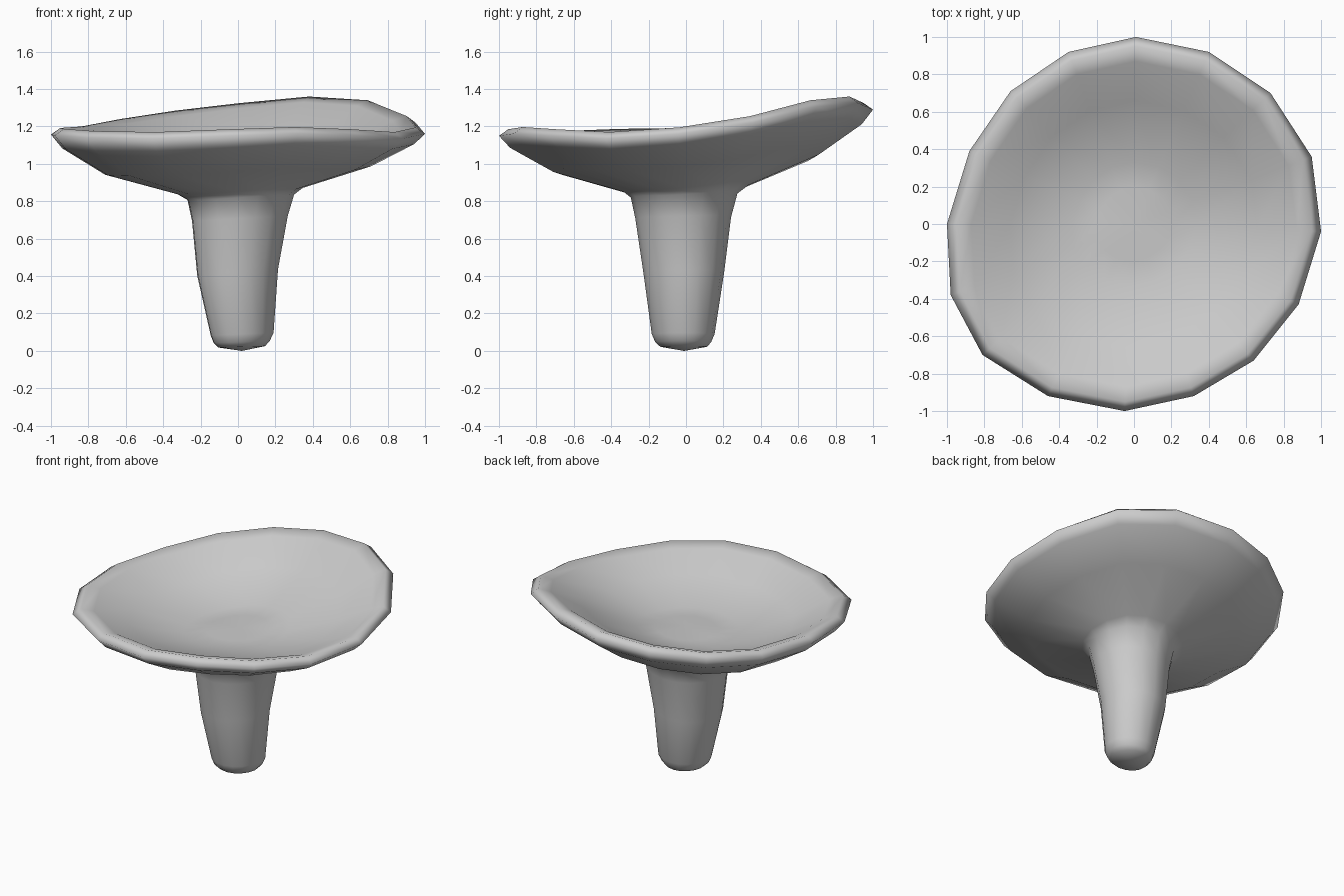
import bpy, bmesh

# Wavy rim: outline seen from above, clockwise from the back, and lip height
RIM = [(0.01, 1.0), (0.40, 0.92), (0.73, 0.70), (0.95, 0.36),
       (1.0, -0.04), (0.88, -0.43), (0.64, -0.73), (0.32, -0.92),
       (-0.05, -1.0), (-0.46, -0.92), (-0.81, -0.70), (-0.98, -0.38),
       (-1.0, 0.0), (-0.88, 0.39), (-0.66, 0.71), (-0.35, 0.92)]
LIP = [1.325, 1.36, 1.34, 1.255, 1.195, 1.17, 1.185, 1.197,
       1.185, 1.17, 1.175, 1.187, 1.192, 1.20, 1.24, 1.285]
MEAN = 1.215

# Rings from foot to funnel floor: radius, height, share of rim wave,
# x and y shift, tilt along x
RINGS = [
    (0.125, 0.022, 0.0, 0.02, -0.012, 0.03),    # foot
    (0.15, 0.048, 0.0, 0.02, -0.015, 0.04),
    (0.168, 0.09, 0.0, 0.022, -0.015, 0.04),
    (0.216, 0.42, 0.0, -0.002, -0.012, 0.08),    # stem
    (0.256, 0.71, 0.05, 0.01, -0.015, 0.05),
    (0.285, 0.825, 0.15, 0.015, -0.01, 0.05),    # neck
    (0.335, 0.86, 0.25, 0.012, 0.0, 0.05),
    (0.71, 0.978, 0.65, 0.0, 0.0, 0.03),         # underside
    (0.94, 1.113, 0.9, 0.0, 0.0, 0.01),
    (1.0, 1.18, 1.0, 0.0, 0.0, 0.0),             # rim edge
    (0.95, 1.215, 1.0, 0.0, 0.0, 0.0),           # lip
    (0.87, 1.192, 0.95, 0.0, 0.0, 0.0),          # inside of funnel
    (0.66, 1.085, 0.7, 0.0, 0.0, 0.02),
    (0.33, 0.99, 0.25, 0.0, 0.0, 0.03),
    (0.20, 0.99, 0.1, 0.0, 0.0, 0.03),
]

bm = bmesh.new()
loops = []
for r, z, wave, dx, dy, tilt in RINGS:
    loops.append([bm.verts.new((x * r + dx, y * r + dy,
                                z + wave * (h - MEAN) + tilt * x * r))
                  for (x, y), h in zip(RIM, LIP)])
n = len(RIM)

# Skin between neighbouring rings
for a, b in zip(loops, loops[1:]):
    for i in range(n):
        j = (i + 1) % n
        bm.faces.new((a[i], a[j], b[j], b[i]))

# Close the foot and the funnel floor with fans
for loop, tip in ((loops[0], (0.02, -0.01, 0.0)), (loops[-1], (0.01, -0.01, 1.0))):
    c = bm.verts.new(tip)
    for i in range(n):
        bm.faces.new((loop[i], loop[(i + 1) % n], c))

bmesh.ops.recalc_face_normals(bm, faces=bm.faces)
for f in bm.faces:
    f.smooth = True
mesh = bpy.data.meshes.new("funnel_mushroom")
bm.to_mesh(mesh)
bm.free()
obj = bpy.data.objects.new("funnel_mushroom", mesh)
bpy.context.collection.objects.link(obj)
